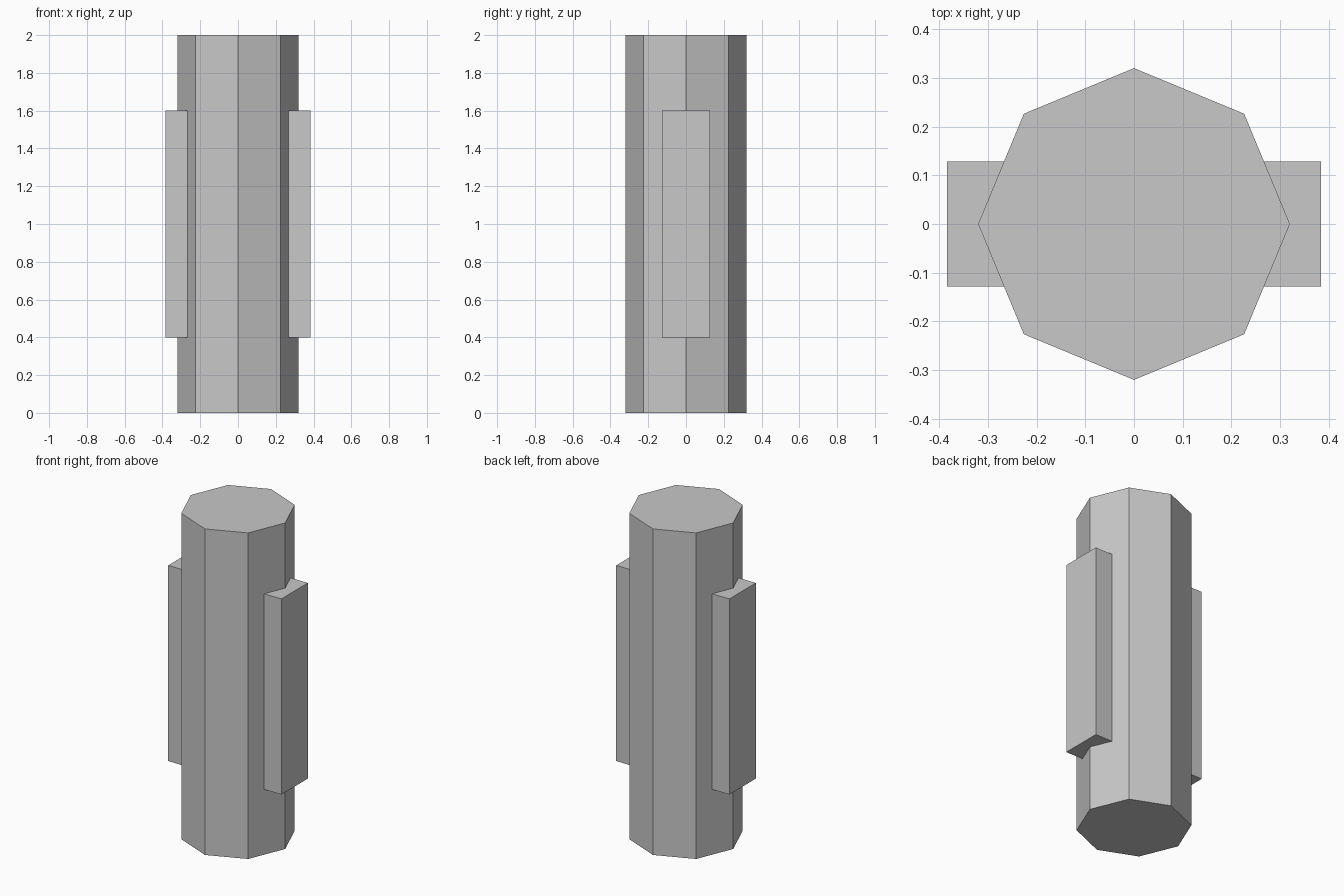
import bpy
import math

cube = bpy.data.objects.get("Cube")
if cube:
    bpy.data.objects.remove(cube, do_unlink=True)

# Single plain grey
grey = bpy.data.materials.new("plain_grey")
grey.use_nodes = True
colour = (0.58, 0.58, 0.58, 1)
grey.diffuse_color = colour
grey.node_tree.nodes["Principled BSDF"].inputs["Base Color"].default_value = colour

RADIUS = 0.32
HEIGHT = 2.0


def finish(name):
    obj = bpy.context.object
    obj.name = name
    obj.data.materials.clear()
    obj.data.materials.append(grey)
    return obj


# Octagonal column with corners on the x and y axes
bpy.ops.mesh.primitive_cylinder_add(
    vertices=8, radius=RADIUS, depth=HEIGHT, location=(0, 0, HEIGHT / 2))
finish("column")

# Rectangular side plates, half sunk into the left and right corners
for name, side in (("left_plate", 1), ("right_plate", -1)):
    bpy.ops.mesh.primitive_cube_add(size=1, location=(side * RADIUS, 0, HEIGHT / 2))
    plate = finish(name)
    plate.scale = (0.128, 0.256, 1.2)
    bpy.ops.object.transform_apply(location=False, rotation=False, scale=True)
